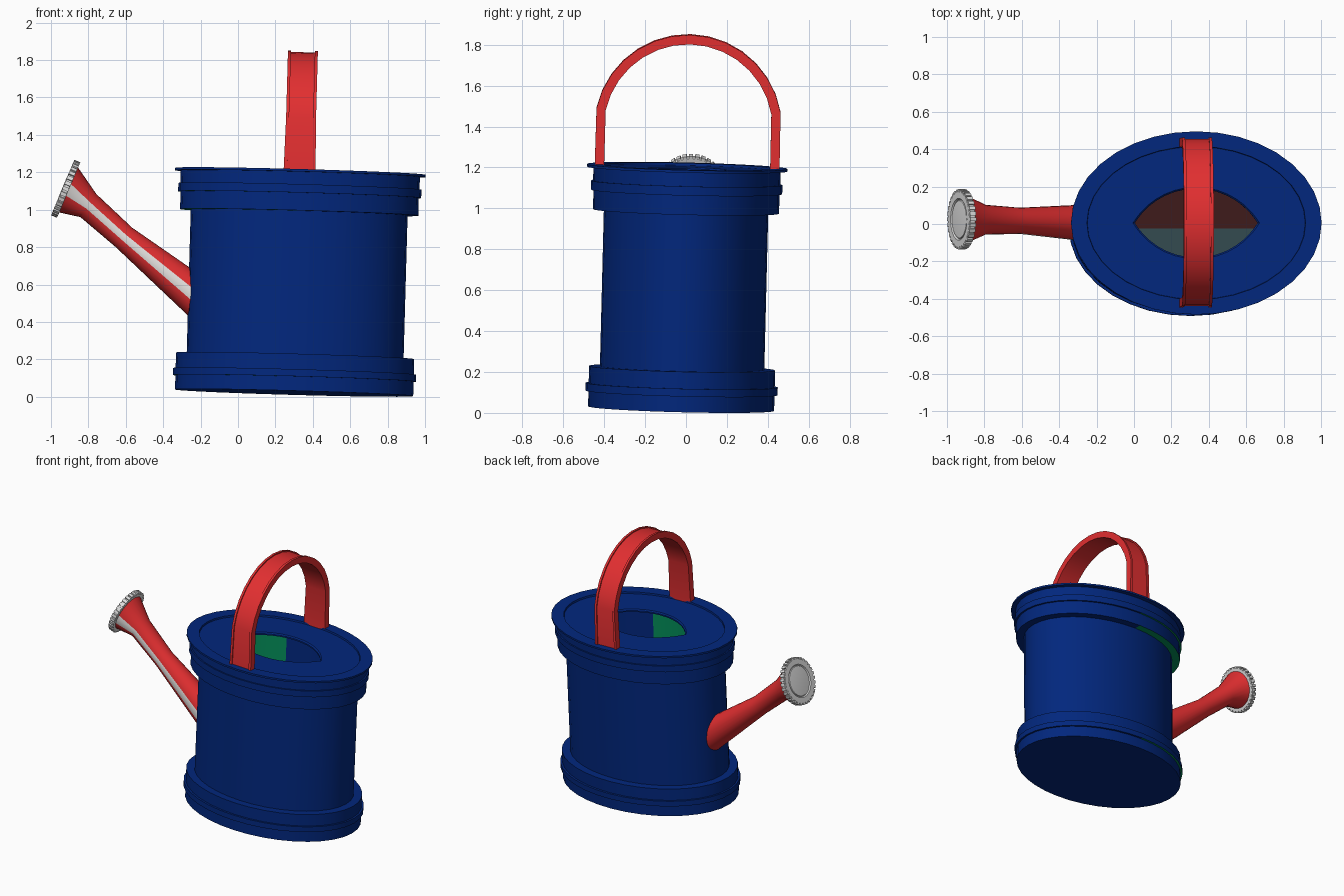
import bpy, bmesh, math
from mathutils import Vector, Matrix, Euler

if "Cube" in bpy.data.objects:
    bpy.data.objects.remove(bpy.data.objects["Cube"])


def mat(name, rgb):
    m = bpy.data.materials.new(name)
    m.diffuse_color = (*rgb, 1)
    m.use_nodes = True
    m.node_tree.nodes["Principled BSDF"].inputs["Base Color"].default_value = m.diffuse_color
    return m


BLUE = mat("navy blue", (0.0005, 0.020, 0.205))
RED = mat("red", (0.76, 0.028, 0.030))
WHITE = mat("off white", (0.87, 0.84, 0.82))
GREY = mat("light grey", (0.74, 0.74, 0.74))
GREEN = mat("inner green", (0.001, 0.27, 0.10))
BROWN = mat("inner brown", (0.049, 0.011, 0.011))
TEAL = mat("inner teal", (0.033, 0.070, 0.080))


def loft(bm, rings, caps=True):
    """Skin a list of equally long rings of points."""
    vs = [[bm.verts.new(p) for p in r] for r in rings]
    n = len(vs[0])
    for a, b in zip(vs, vs[1:]):
        for i in range(n):
            j = (i + 1) % n
            bm.faces.new((a[i], a[j], b[j], b[i]))
    if caps:
        bm.faces.new(vs[0])
        bm.faces.new(vs[-1])
    return vs


def finish(name, bm, mats, matrix=None, rule=None):
    bmesh.ops.recalc_face_normals(bm, faces=bm.faces)
    if rule:
        for f in bm.faces:
            f.material_index = rule(f)
    me = bpy.data.meshes.new(name)
    bm.to_mesh(me)
    bm.free()
    for m in mats:
        me.materials.append(m)
    ob = bpy.data.objects.new(name, me)
    bpy.context.collection.objects.link(ob)
    if matrix:
        ob.matrix_world = matrix
    bpy.ops.object.select_all(action='DESELECT')
    ob.select_set(True)
    bpy.context.view_layer.objects.active = ob
    bpy.ops.object.shade_smooth_by_angle(angle=math.radians(25))
    return ob


# The can leans slightly to the right and back
LEAN = Matrix.Translation((0.30, -0.024, 0.021)) @ Euler((-0.025, 0.028, 0)).to_matrix().to_4x4()
N = 36


def oval(a, b, z):
    return [Vector((a * math.cos(t), b * math.sin(t), z))
            for t in (2 * math.pi * i / N for i in range(N))]


def lens(a, b, z):
    """Pointed opening made of two circular arcs."""
    r = (a * a + b * b) / (2 * b)
    out = []
    for i in range(N):
        x = a * math.cos(2 * math.pi * i / N)
        y = math.sqrt(max(r * r - x * x, 0)) - (r - b)
        out.append(Vector((x, y if i <= N // 2 else -y, z)))
    return out


# Can body: outside, banded rims, lid with opening, inside wall and floor
bm = bmesh.new()
outer = [(.637, .455, 0), (.637, .455, .077), (.65, .47, .077), (.65, .47, .115),
         (.637, .455, .115), (.637, .455, .198), (.58, .402, .198),
         (.58, .402, .965), (.637, .455, .965), (.637, .455, 1.06),
         (.65, .468, 1.06), (.65, .468, 1.105), (.64, .458, 1.105),
         (.64, .458, 1.172), (.67, .49, 1.172), (.67, .49, 1.185),
         (.585, .41, 1.185), (.583, .408, 1.173)]
rings = [oval(*p) for p in outer]
rings += [lens(.338, .192, 1.173), lens(.328, .184, 1.165), lens(.328, .184, 1.155)]
rings += [oval(.568, .39, 1.155), oval(.568, .39, .03)]
vs = loft(bm, rings, caps=False)
bm.faces.new(vs[0])
centre = bm.verts.new((0, 0, .03))
for i in range(N):
    bm.faces.new((vs[-1][i], vs[-1][(i + 1) % N], centre))


def body_colour(f):
    c = f.calc_center_median()
    f.normal_update()
    if len(f.verts) == 3:                       # floor halves
        return 2 if c.y > 0 else 3
    inside = f.normal.xy.dot(c.xy) < -0.01 and 0.2 < c.z < 1.1
    ledge = f.normal.z < -0.5 and 0.05 < c.z < 1.16 and len(f.verts) == 4
    if inside:                                  # left part of the inner wall
        return 1 if c.x + 0.6 * c.y < 0 else 0
    return 1 if ledge and c.x < -0.03 else 0    # undersides of the bands


finish("can_body", bm, [BLUE, GREEN, BROWN, TEAL], LEAN, body_colour)

# Carrying handle: flat strap with raised edges swept over an arch
section = [(-.08, -.046), (.08, -.046), (.08, 0), (.064, 0),
           (.064, -.008), (-.064, -.008), (-.064, 0), (-.08, 0)]
R, CZ, A0, STEPS = .459, 1.371, math.radians(11.3), 14
path = [(-.452, 1.165, -1, 0, 1.07)]
for i in range(STEPS + 1):
    a = math.pi - A0 - i * (math.pi - 2 * A0) / STEPS
    path.append((R * math.cos(a), CZ + R * math.sin(a), math.cos(a), math.sin(a), 1))
path.append((.452, 1.165, 1, 0, 1.07))
bm = bmesh.new()
loft(bm, [[Vector((x * w - .004, y + o * ny, z + o * nz)) for x, o in section]
          for y, z, ny, nz, w in path])
finish("handle", bm, [RED], LEAN)

# Spout: tapered tube with flared end and a pale stripe on the front side
S = 24


def spout_ring(c, n, ry, rv):
    n = Vector(n).normalized()
    v = Vector((n.z, 0, -n.x))
    return [Vector(c) + Vector((0, ry * math.cos(t), 0)) + v * rv * math.sin(t)
            for t in (2 * math.pi * i / S for i in range(S))]


AX = Vector((-.92, 0, .385)).normalized()
ROSE = Vector((-.905, .025, 1.105))
bm = bmesh.new()
loft(bm, [spout_ring((-.24, .005, .543), (-1, 0, 0), .100, .135),
          spout_ring((-.61, .017, .852), (-.76, 0, .65), .070, .068),
          spout_ring((-.80, .023, 1.022), (-.82, 0, .57), .080, .075),
          spout_ring(ROSE, AX, .13, .13)])
bm.verts.index_update()


def stripe(f):
    # the two rows of side faces that meet at the frontmost edge
    return int(len(f.verts) == 4 and any(v.index % S == S // 2 for v in f.verts))


finish("spout", bm, [RED, WHITE], None, stripe)

# Sprinkler rose: stepped disc with a toothed rim
rose_frame = Matrix.Translation(ROSE) @ AX.to_track_quat('Z', 'Y').to_matrix().to_4x4()
T = 32
bm = bmesh.new()
loft(bm, [[Vector((r * math.cos(2 * math.pi * i / T), r * math.sin(2 * math.pi * i / T), h))
           for i in range(T)]
          for r, h in [(.10, 0), (.15, 0), (.153, .006), (.153, .029), (.148, .035),
                       (.112, .035), (.106, .027), (.103, .027), (.10, .032), (.05, .036)]])
for i in range(T):
    m = Matrix.Rotation(2 * math.pi * i / T, 4, 'Z') @ Matrix.Translation((.151, 0, .0175)) \
        @ Matrix.Diagonal((.02, .02, .034, 1))
    bmesh.ops.create_cube(bm, size=1, matrix=m)
finish("sprinkler_rose", bm, [GREY], rose_frame)
